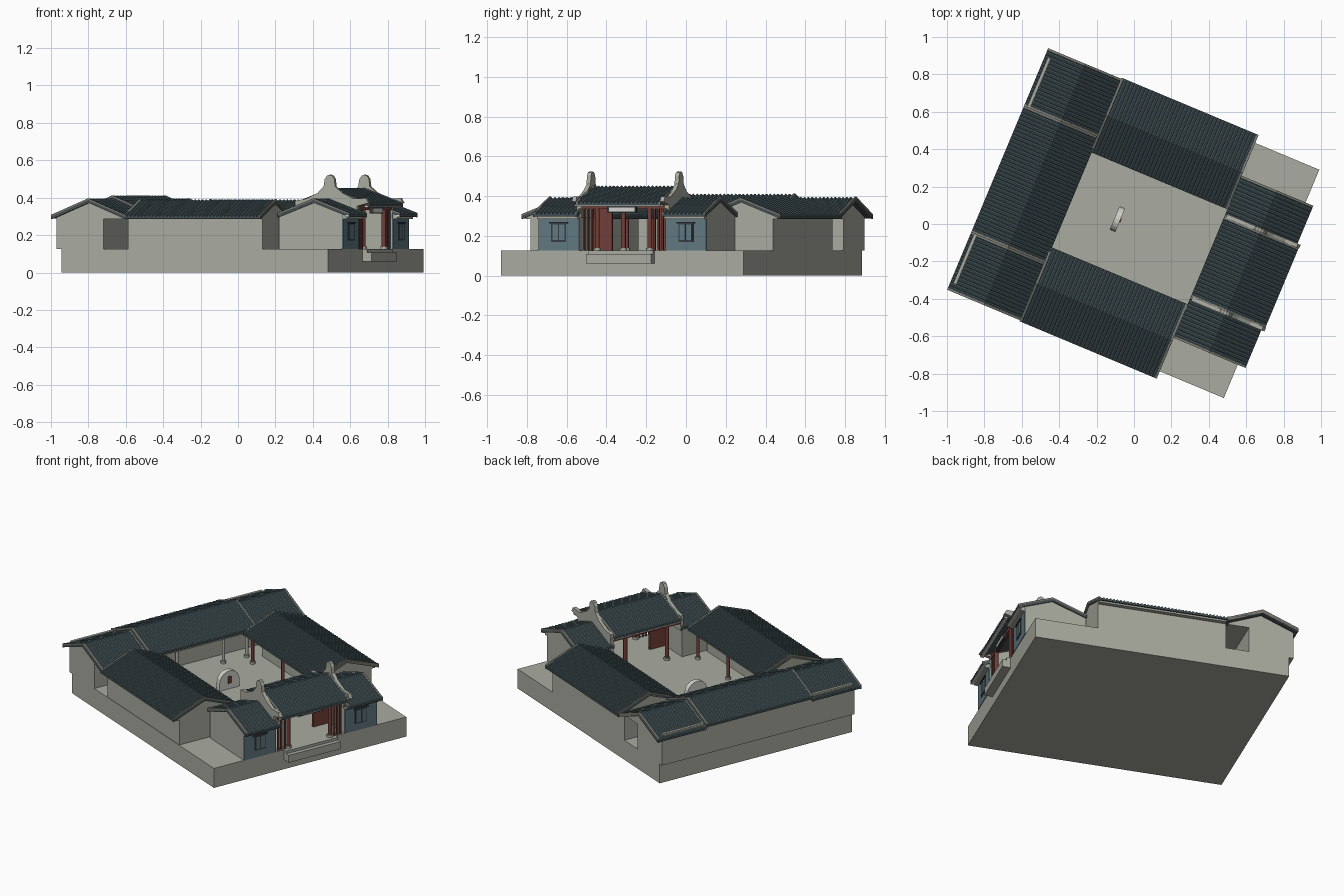
import bpy, bmesh, math
from mathutils import Matrix

cube = bpy.data.objects.get("Cube")
if cube:
    bpy.data.objects.remove(cube)

TURN = Matrix.Rotation(math.radians(-22.7), 4, 'Z')
MID = -0.01        # centre line of the compound
FLOOR = 0.125      # courtyard level


def material(name, rgb):
    m = bpy.data.materials.new(name)
    m.use_nodes = True
    m.diffuse_color = (*rgb, 1)
    m.node_tree.nodes["Principled BSDF"].inputs["Base Color"].default_value = (*rgb, 1)
    return m


PLASTER = material("pale plaster", (0.40, 0.41, 0.35))
PAN = material("dark slate", (0.055, 0.08, 0.09))
TILE = material("slate tile", (0.095, 0.15, 0.165))
BLUE = material("blue grey brick", (0.12, 0.19, 0.22))
RED = material("dark red timber", (0.17, 0.05, 0.04))
TRIM = material("grey brown trim", (0.20, 0.19, 0.16))
WHITE = material("white trim", (0.66, 0.66, 0.62))
DARK = material("dark frame", (0.04, 0.045, 0.05))


def across_depth(s, t, z):
    return (s, t + MID, z)


def across_width(s, t, z):
    return (t, s + MID, z)


def loft(bm, ring_a, ring_b, mat=0):
    va = [bm.verts.new(p) for p in ring_a]
    vb = [bm.verts.new(p) for p in ring_b]
    faces = [bm.faces.new(va), bm.faces.new(vb[::-1])]
    for i in range(len(va)):
        j = (i + 1) % len(va)
        faces.append(bm.faces.new((va[j], va[i], vb[i], vb[j])))
    for f in faces:
        f.material_index = mat


def prism(bm, profile, lo, hi, place=across_depth, mat=0):
    loft(bm, [place(s, lo, z) for s, z in profile],
         [place(s, hi, z) for s, z in profile], mat)


def box(bm, a, b, z, mat=0):
    prism(bm, [(a[0], z[0]), (a[1], z[0]), (a[1], z[1]), (a[0], z[1])], b[0], b[1], mat=mat)


def finish(name, bm, *mats, smooth=False):
    bmesh.ops.recalc_face_normals(bm, faces=bm.faces)
    bm.transform(TURN)
    mesh = bpy.data.meshes.new(name)
    bm.to_mesh(mesh)
    bm.free()
    for m in mats:
        mesh.materials.append(m)
    ob = bpy.data.objects.new(name, mesh)
    bpy.context.collection.objects.link(ob)
    if smooth:
        for o in bpy.context.selected_objects:
            o.select_set(False)
        ob.select_set(True)
        bpy.context.view_layer.objects.active = ob
        bpy.ops.object.shade_smooth_by_angle(angle=math.radians(40))


def boxes(name, mat, *dims):
    bm = bmesh.new()
    for a, b, z in dims:
        box(bm, a, b, z)
    finish(name, bm, mat)


def roof(name, e0, ridge, e1, ze, zr, lo, hi, place=across_depth):
    """Two tiled slopes, with verge strips at both ends."""
    bm = bmesh.new()
    thick = 0.012

    def sheet(lift, drop):
        return [(e0, ze + lift), (ridge, zr + lift), (e1, ze + lift),
                (e1, ze - drop), (ridge, zr - drop), (e0, ze - drop)]
    prism(bm, sheet(0, thick), lo, hi, place, 0)
    for t in (lo, hi - 0.01):
        prism(bm, sheet(0.009, thick + 0.003), t, t + 0.01, place, 2)
    count = round((hi - lo) / 0.021)
    pitch = (hi - lo) / count
    arc = [math.pi * k / 4 for k in range(5)]
    for i in range(count):
        t = lo + (i + 0.5) * pitch
        for eave in (e0, e1):
            ends = [[place(s, t + 0.0062 * math.cos(w), z + 0.009 * math.sin(w) - 0.001)
                     for w in arc] for s, z in ((eave, ze), (ridge, zr))]
            loft(bm, *ends, 1)
    finish(name, bm, PAN, TILE, TRIM)


def attic(name, e0, ridge, e1, ze, zr, lo, hi, place=across_depth):
    """Gable mass filling the space below a roof."""
    bm = bmesh.new()
    inset, under = 0.02, 0.011
    z0 = ze + (zr - ze) * inset / abs(ridge - e0) - under
    z1 = ze + (zr - ze) * inset / abs(ridge - e1) - under
    prism(bm, [(e0 + inset, 0.285), (e0 + inset, z0), (ridge, zr - under),
               (e1 - inset, z1), (e1 - inset, 0.285)], lo, hi, place)
    finish(name, bm, PLASTER)


def columns(name, mat, spots, top, r=0.010):
    bm = bmesh.new()
    angles = [math.tau * k / 12 for k in range(12)]
    for a, b in spots:
        for z0, z1, rr, m in ((FLOOR, FLOOR + 0.015, r * 1.6, 1), (FLOOR + 0.015, top, r, 0)):
            loft(bm, *[[(a + rr * math.cos(w), b + MID + rr * math.sin(w), z) for w in angles]
                       for z in (z0, z1)], m)
    finish(name, bm, mat, PLASTER, smooth=True)


# Platform and entrance steps
boxes("platform", PLASTER, ((-0.742, 0.802), (-0.663, 0.66), (0, FLOOR)))
boxes("entrance_steps", PLASTER, ((0.79, 0.852), (-0.18, 0.175), (0.06, 0.108)),
      ((0.79, 0.826), (-0.18, 0.175), (0.108, FLOOR)))

# Rear hall: three bays with the middle roof raised
boxes("rear_hall_walls", PLASTER, ((-0.769, -0.498), (-0.663, 0.66), (FLOOR, 0.30)))
BACK = (-0.786, -0.571, -0.356)
attic("rear_hall_gable", *BACK, 0.30, 0.388, -0.663, 0.66)
roof("rear_roof_right", *BACK, 0.30, 0.388, -0.70, -0.365)
roof("rear_roof_left", *BACK, 0.30, 0.388, 0.365, 0.70)
attic("rear_middle_gable", *BACK, 0.315, 0.404, -0.355, 0.355)
roof("rear_roof_middle", *BACK, 0.315, 0.404, -0.367, 0.367)
boxes("rear_parapets", PLASTER, ((-0.769, -0.752), (-0.655, -0.37), (0.28, 0.324)),
      ((-0.769, -0.752), (0.37, 0.655), (0.28, 0.324)))
columns("rear_columns", PLASTER, [(-0.395, b) for b in (-0.32, -0.16, 0.16, 0.32)], 0.32)

# Side halls, mirrored about the centre line
for side, sign in (("left", 1), ("right", -1)):
    span = sorted((sign * 0.275, sign * 0.706))
    shape = (span[0], sign * 0.487, span[1], 0.30, 0.384)
    outer = sorted((sign * 0.40, sign * 0.66))
    boxes(side + "_hall_walls", PLASTER, ((-0.358, 0.422), outer, (FLOOR, 0.30)))
    attic(side + "_hall_gable", *shape, -0.352, 0.422, across_width)
    roof(side + "_hall_roof", *shape, -0.364, 0.431, across_width)
    columns(side + "_hall_columns", RED, [(a, sign * 0.30) for a in (-0.30, 0.03, 0.36)], 0.30)

    # Gatehouse side rooms with brick fronts
    room = sorted((sign * 0.236, sign * 0.457))
    over = sorted((sign * 0.23, sign * 0.47))
    shape = (0.43, 0.638, 0.847, 0.31, 0.388)
    boxes(side + "_gate_room", PLASTER, ((0.432, 0.798), room, (FLOOR, 0.31)))
    boxes(side + "_brick_front", BLUE, ((0.798, 0.805), room, (FLOOR, 0.31)))
    attic(side + "_gate_room_gable", *shape, *room)
    roof(side + "_gate_room_roof", *shape, *over)
    boxes(side + "_eave_band", WHITE, ((0.825, 0.845), over, (0.298, 0.307)))

    # Window: dark surround, brick-coloured shutters, bars and hood
    c = sign * 0.347
    boxes(side + "_window_frame", DARK, ((0.803, 0.808), (c - 0.04, c + 0.04), (0.17, 0.268)),
          ((0.803, 0.812), (c - 0.05, c + 0.05), (0.262, 0.27)))
    boxes(side + "_window_shutters", BLUE,
          ((0.805, 0.81), (c - 0.033, c - 0.003), (0.178, 0.256)),
          ((0.805, 0.81), (c + 0.003, c + 0.033), (0.178, 0.256)))

    # Swept gable crest with an upright horn
    bm = bmesh.new()
    crest = [(0.44, 0.29), (0.44, 0.385), (0.50, 0.393), (0.57, 0.425), (0.605, 0.46),
             (0.612, 0.50), (0.625, 0.518), (0.64, 0.523), (0.655, 0.518), (0.667, 0.50),
             (0.672, 0.46), (0.71, 0.428), (0.78, 0.395), (0.85, 0.398), (0.865, 0.372),
             (0.80, 0.355), (0.80, 0.29)]
    prism(bm, crest, sign * 0.24 - 0.011, sign * 0.24 + 0.011)
    finish(side + "_gable_crest", bm, PLASTER)

    # Timber screens beside the entrance
    bars = [((0.785, 0.797), (sign * b - 0.005, sign * b + 0.005), (FLOOR, 0.335))
            for b in (0.170, 0.192, 0.214)]
    boxes(side + "_entrance_bars", RED, *bars)
    boxes(side + "_inner_screen", RED,
          ((0.615, 0.63), sorted((sign * 0.13, sign * 0.235)), (FLOOR, 0.345)))

# Gatehouse
roof("gate_roof", 0.43, 0.64, 0.862, 0.365, 0.445, -0.232, 0.232)
columns("gate_columns", RED, [(a, b) for a in (0.45, 0.79) for b in (-0.143, 0.143)], 0.36, 0.012)
boxes("gate_beams", RED, ((0.78, 0.80), (-0.235, 0.235), (0.335, 0.36)),
      ((0.44, 0.46), (-0.235, 0.235), (0.335, 0.36)))
boxes("gate_eave_band", WHITE, ((0.838, 0.858), (-0.24, 0.24), (0.348, 0.358)),
      ((0.434, 0.45), (-0.24, 0.24), (0.348, 0.358)))
boxes("gate_board", DARK, ((0.80, 0.812), (-0.078, 0.078), (0.315, 0.35)))
boxes("gate_board_panel", WHITE, ((0.812, 0.815), (-0.07, 0.07), (0.322, 0.343)))

# Round-topped screen wall in the courtyard
bm = bmesh.new()
arch = [(-0.068, FLOOR)] + [(-0.068 * math.cos(math.pi * k / 10),
                            0.175 + 0.065 * math.sin(math.pi * k / 10)) for k in range(11)]
prism(bm, arch + [(0.068, FLOOR)], -0.108, -0.076, across_width)
finish("courtyard_screen", bm, WHITE)
boxes("screen_panel", RED, ((-0.077, -0.071), (-0.012, 0.012), (0.16, 0.205)))
